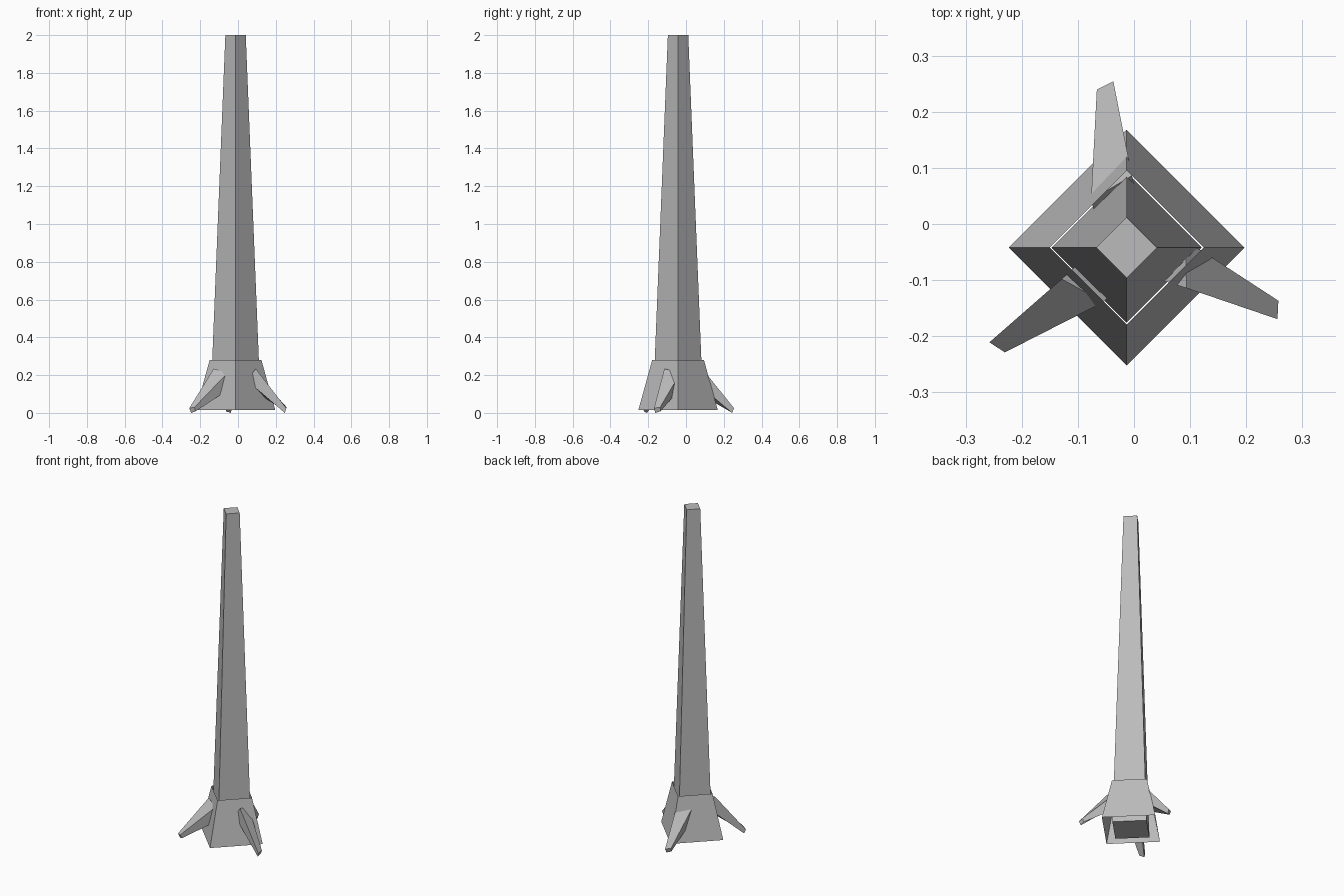
import bpy, bmesh, math
from mathutils import Matrix, Vector

if "Cube" in bpy.data.objects:
    bpy.data.objects.remove(bpy.data.objects["Cube"])

CX, CY = -0.013, -0.042  # tower axis

stone = bpy.data.materials.new("grey stone")
stone.diffuse_color = (0.5, 0.5, 0.5, 1)
stone.use_nodes = True
stone.node_tree.nodes["Principled BSDF"].inputs["Base Color"].default_value = stone.diffuse_color


def make(name, bm):
    bmesh.ops.recalc_face_normals(bm, faces=bm.faces)
    me = bpy.data.meshes.new(name)
    bm.to_mesh(me)
    bm.free()
    me.materials.append(stone)
    ob = bpy.data.objects.new(name, me)
    ob.location = (CX, CY, 0)
    bpy.context.collection.objects.link(ob)
    return ob


def frustum(name, r0, r1, z0, z1, caps):
    """Four-sided tapered shaft with its corners on the axes."""
    bm = bmesh.new()
    bmesh.ops.create_cone(bm, cap_ends=caps, segments=4, radius1=r0, radius2=r1,
                          depth=z1 - z0,
                          matrix=Matrix.Translation((0, 0, (z0 + z1) / 2)))
    # keep corners exactly on the x and y axes
    for v in bm.verts:
        r = r0 if v.co.z < (z0 + z1) / 2 else r1
        a = round(math.atan2(v.co.y, v.co.x) / (math.pi / 2)) * math.pi / 2
        v.co.x, v.co.y = r * math.cos(a), r * math.sin(a)
    return make(name, bm)


# Tall shaft, and the open flared skirt around its foot
frustum("shaft", 0.134, 0.054, 0.016, 2.0, True)
frustum("skirt", 0.21, 0.137, 0.016, 0.28, False)

# Bracing leg: (outward, sideways, up) corners of the tip and of the inner end
TIP = [(0.297, -0.015, 0.025), (0.286, 0.016, 0.03),
       (0.278, 0.014, 0.008), (0.287, -0.012, 0.0)]
ROOT = [(0.126, -0.026, 0.234), (0.092, 0.052, 0.213),
        (0.05, 0.045, 0.14), (0.08, -0.03, 0.17)]

# Three legs spread evenly around the axis
for i in range(3):
    bm = bmesh.new()
    rot = Matrix.Rotation(math.radians(97.5 + 120 * i), 3, 'Z')
    tip = [bm.verts.new(rot @ Vector(p)) for p in TIP]
    root = [bm.verts.new(rot @ Vector(p)) for p in ROOT]
    bm.faces.new(tip)
    bm.faces.new(root)
    for k in range(4):
        n = (k + 1) % 4
        bm.faces.new((tip[k], tip[n], root[n], root[k]))
    make(f"bracing_leg_{i + 1}", bm)
